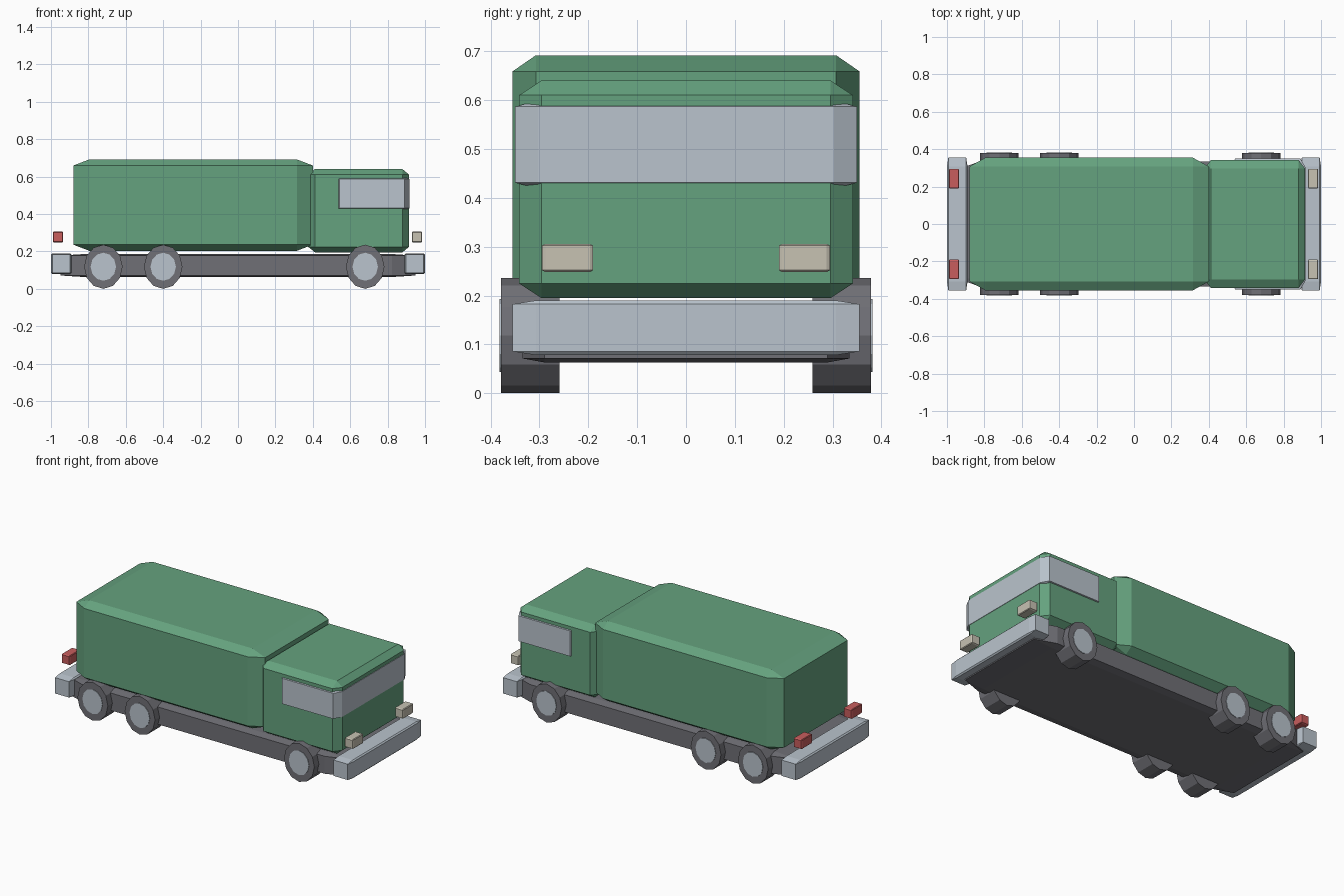
import bpy
import bmesh
from mathutils import Matrix, Vector

default = bpy.data.objects.get("Cube")
if default:
    bpy.data.objects.remove(default, do_unlink=True)


def material(name, rgb):
    mat = bpy.data.materials.new(name)
    mat.use_nodes = True
    colour = (*rgb, 1.0)
    mat.diffuse_color = colour
    mat.node_tree.nodes["Principled BSDF"].inputs["Base Color"].default_value = colour
    return mat


GREEN = material("body_green", (0.13, 0.36, 0.21))
PALE = material("pale_grey", (0.49, 0.55, 0.61))
DARK = material("dark_grey", (0.16, 0.16, 0.18))
CREAM = material("lamp_cream", (0.57, 0.54, 0.45))
RED = material("lamp_red", (0.58, 0.11, 0.11))


def add_object(name, bm, mat):
    bmesh.ops.recalc_face_normals(bm, faces=bm.faces)
    mesh = bpy.data.meshes.new(name)
    bm.to_mesh(mesh)
    bm.free()
    mesh.materials.append(mat)
    obj = bpy.data.objects.new(name, mesh)
    bpy.context.collection.objects.link(obj)
    return obj


def chamfered_box(name, low, high, mat, chamfer=0.067):
    """Unit cube with chamfered edges, stretched to fill low..high."""
    low, high = Vector(low), Vector(high)
    bm = bmesh.new()
    bmesh.ops.create_cube(bm, size=1)
    bmesh.ops.bevel(bm, geom=bm.edges[:], offset=chamfer, segments=1,
                    affect='EDGES', profile=0.5)
    bmesh.ops.scale(bm, vec=high - low, verts=bm.verts)
    bmesh.ops.translate(bm, vec=(low + high) / 2, verts=bm.verts)
    return add_object(name, bm, mat)


def disc(name, x, y, z, rx, rz, width, mat):
    """Twelve-sided drum lying along the y axis."""
    bm = bmesh.new()
    bmesh.ops.create_cone(bm, cap_ends=True, segments=12, radius1=1, radius2=1, depth=width)
    bmesh.ops.rotate(bm, verts=bm.verts, matrix=Matrix.Rotation(1.5707963, 3, 'X'))
    bmesh.ops.scale(bm, vec=(rx, 1, rz), verts=bm.verts)
    bmesh.ops.translate(bm, vec=(x, y, z), verts=bm.verts)
    return add_object(name, bm, mat)


# Body
chamfered_box("cargo_body", (-0.88, -0.355, 0.203), (0.40, 0.355, 0.692), GREEN)
chamfered_box("cab", (0.375, -0.342, 0.195), (0.915, 0.342, 0.64), GREEN)
chamfered_box("wraparound_window", (0.515, -0.35, 0.419), (0.917, 0.35, 0.599), PALE)

# Underframe and bumpers
chamfered_box("chassis", (-0.95, -0.335, 0.063), (0.95, 0.335, 0.186), DARK)
chamfered_box("front_bumper", (0.89, -0.355, 0.078), (1.0, 0.355, 0.19), PALE)
chamfered_box("rear_bumper", (-1.0, -0.355, 0.078), (-0.89, 0.355, 0.19), PALE)

# Lamps and wheels on both sides
for side, s in (("left", 1), ("right", -1)):
    y_low, y_high = sorted((s * 0.19, s * 0.295))
    chamfered_box(f"headlight_{side}", (0.93, y_low, 0.248), (0.985, y_high, 0.306), CREAM)
    chamfered_box(f"tail_light_{side}", (-0.99, y_low, 0.248), (-0.935, y_high, 0.306), RED)
    for axle, x in (("front", 0.68), ("middle", -0.40), ("rear", -0.72)):
        disc(f"{axle}_wheel_{side}", x, s * 0.319, 0.118, 0.103, 0.118, 0.12, DARK)
        disc(f"{axle}_hub_{side}", x, s * 0.378, 0.118, 0.068, 0.075, 0.008, PALE)
